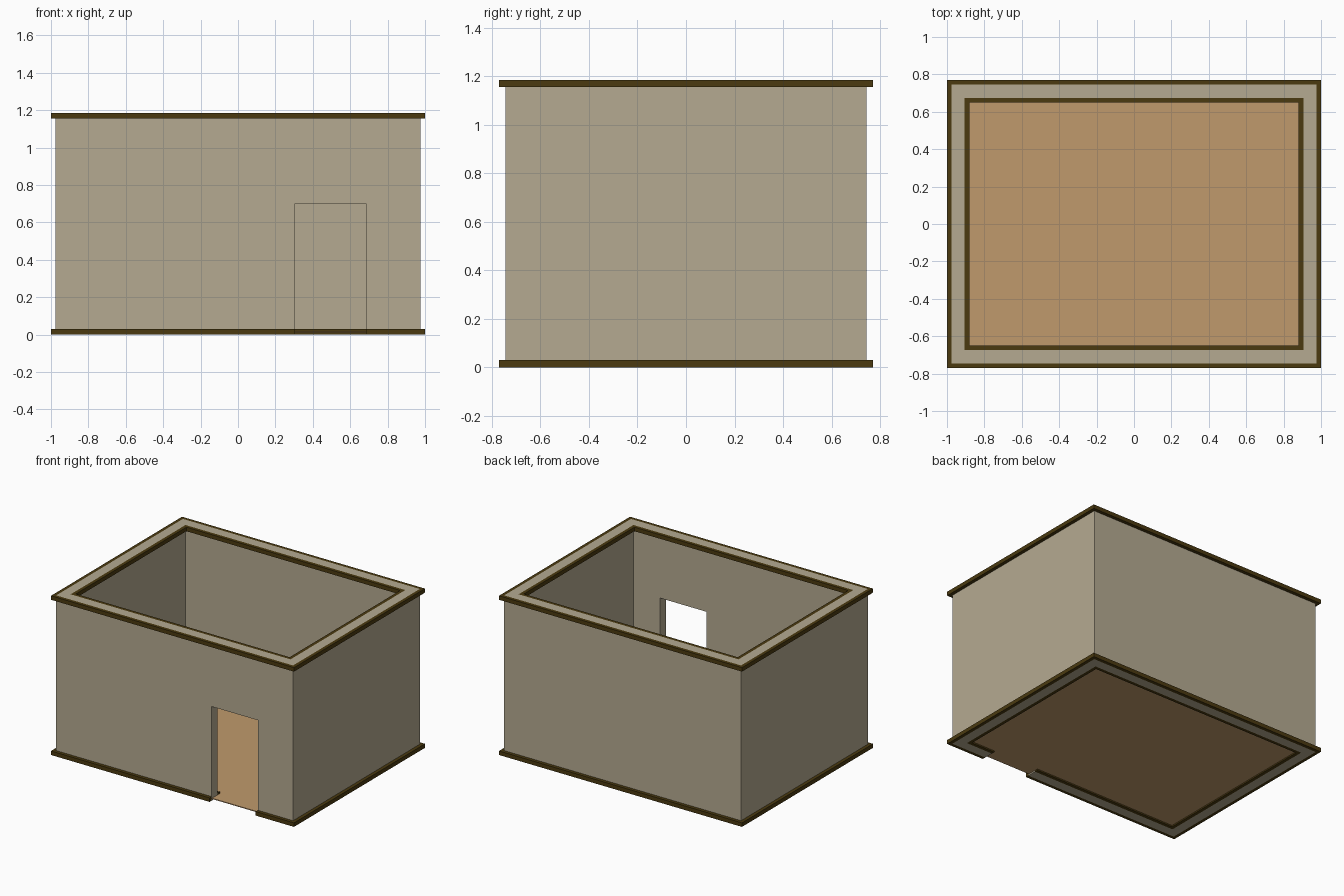
import bpy, bmesh

if "Cube" in bpy.data.objects:
    bpy.data.objects.remove(bpy.data.objects["Cube"])


def material(name, rgb):
    m = bpy.data.materials.new(name)
    m.diffuse_color = (*rgb, 1)
    m.use_nodes = True
    m.node_tree.nodes["Principled BSDF"].inputs["Base Color"].default_value = m.diffuse_color
    return m


plaster = material("beige plaster", (0.462, 0.402, 0.283))
wood = material("dark brown trim", (0.070, 0.042, 0.005))
boards = material("tan floor", (0.527, 0.323, 0.150))


def add_object(name, bm, mat):
    bmesh.ops.recalc_face_normals(bm, faces=bm.faces)
    mesh = bpy.data.meshes.new(name)
    bm.to_mesh(mesh)
    bm.free()
    obj = bpy.data.objects.new(name, mesh)
    bpy.context.collection.objects.link(obj)
    if mat:
        mesh.materials.append(mat)
    return obj


def rect(bm, hx, hy, z):
    return [bm.verts.new((sx * hx, sy * hy, z))
            for sx, sy in ((-1, -1), (1, -1), (1, 1), (-1, 1))]


def ring(name, outer, inner, z0, z1, mat):
    """Rectangular frame between two half-size rectangles."""
    bm = bmesh.new()
    loops = [rect(bm, *outer, z0), rect(bm, *outer, z1),
             rect(bm, *inner, z1), rect(bm, *inner, z0)]
    for k in range(4):
        a, b = loops[k], loops[(k + 1) % 4]
        for i in range(4):
            j = (i + 1) % 4
            bm.faces.new((a[i], a[j], b[j], b[i]))
    return add_object(name, bm, mat)


def box(name, x0, x1, y0, y1, z0, z1, mat):
    bm = bmesh.new()
    bmesh.ops.create_cube(bm, size=1)
    for v in bm.verts:
        v.co = ((x0, x1)[v.co.x > 0], (y0, y1)[v.co.y > 0], (z0, z1)[v.co.z > 0])
    return add_object(name, bm, mat)


H, T = 1.185, 0.03            # total height, trim height
WALL_OUT, WALL_IN = (0.975, 0.745), (0.905, 0.675)
TRIM_OUT, TRIM_IN = (1.0, 0.77), (0.88, 0.65)

# Walls
walls = ring("walls", WALL_OUT, WALL_IN, 0, H, plaster)

# Trim strips inside and outside, at base and top
base_trims = []
for label, z in (("base", 0), ("top", H - T)):
    o = ring(label + "_outer_trim", TRIM_OUT, WALL_OUT, z, z + T, wood)
    i = ring(label + "_inner_trim", WALL_IN, TRIM_IN, z, z + T, wood)
    if label == "base":
        base_trims = [o, i]

# Doorway through the front wall and base trims
cutter = box("doorway_cutter", 0.305, 0.685, -1, -0.5, -0.2, 0.70, None)
cutter.hide_render = True
cutter.display_type = 'WIRE'
for obj in [walls] + base_trims:
    mod = obj.modifiers.new("doorway", 'BOOLEAN')
    mod.operation = 'DIFFERENCE'
    mod.solver = 'EXACT'
    mod.object = cutter

# Floor, with a threshold reaching into the doorway
box("floor", -0.905, 0.905, -0.675, 0.675, 0.01, 0.016, boards)
box("door_threshold", 0.305, 0.685, -0.74, -0.675, 0.01, 0.016, boards)
